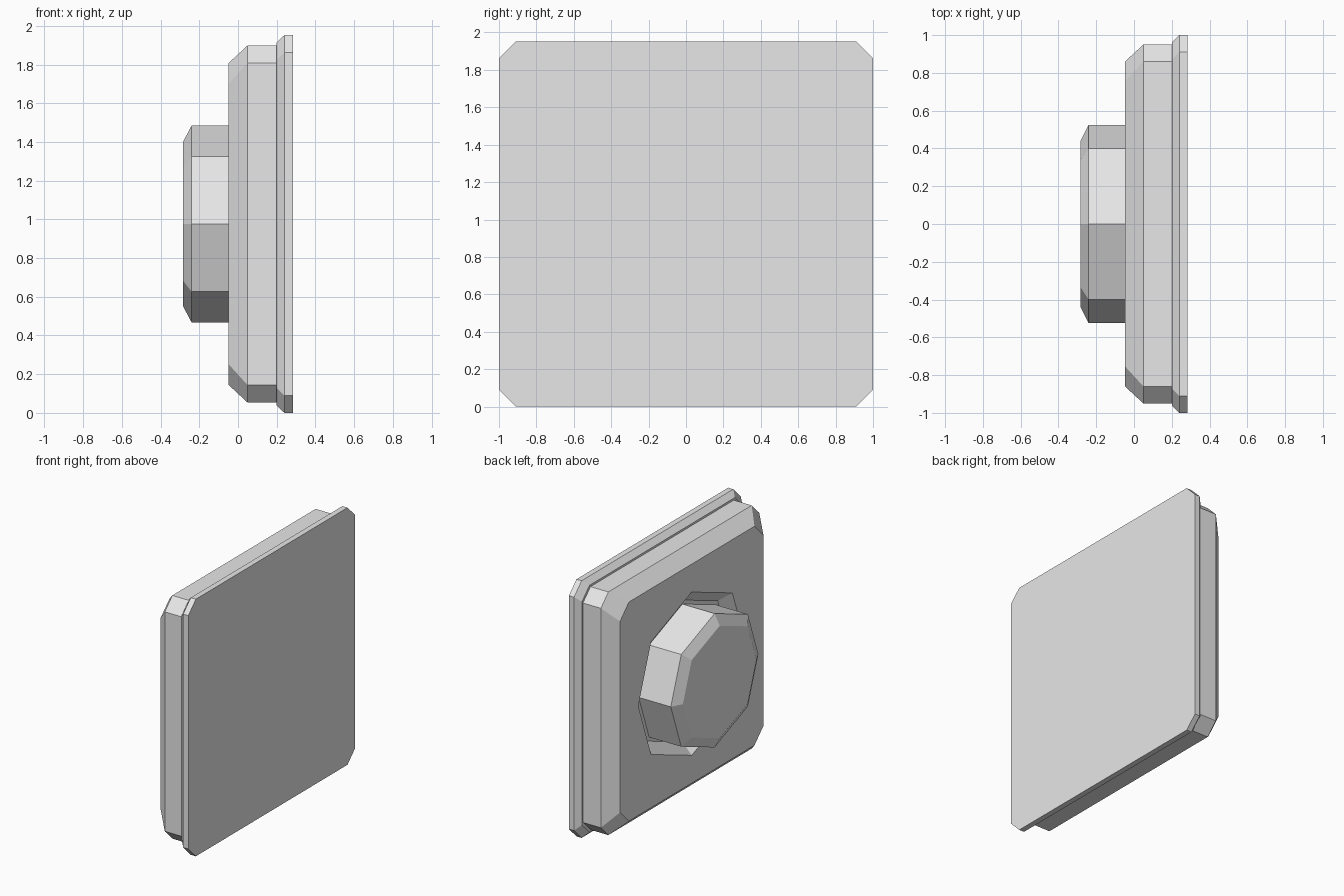
import bpy
import bmesh

if "Cube" in bpy.data.objects:
    bpy.data.objects.remove(bpy.data.objects["Cube"], do_unlink=True)

MID = 0.976  # height of the model's centre

grey = bpy.data.materials.new("light_grey")
grey.use_nodes = True
grey.diffuse_color = (0.8, 0.8, 0.8, 1)
grey.node_tree.nodes["Principled BSDF"].inputs["Base Color"].default_value = (0.8, 0.8, 0.8, 1)


def cut_rect(x, w, h, c):
    """Rectangle with cut corners, facing along x."""
    pts = [(w, h - c), (w - c, h), (c - w, h), (-w, h - c),
           (-w, c - h), (c - w, -h), (w - c, -h), (w, c - h)]
    return [(x, y, MID + z) for y, z in pts]


def octagon(x, scale):
    """Eight-sided ring with points up, down and sideways; order matches cut_rect."""
    w, h, dy, dz = 0.525 * scale, 0.508 * scale, 0.4 * scale, 0.35 * scale
    pts = [(dy, dz), (0, h), (-dy, dz), (-w, 0),
           (-dy, -dz), (0, -h), (dy, -dz), (w, 0)]
    return [(x, y, MID + z) for y, z in pts]


def loft(name, rings):
    """Skin a list of eight-point rings and cap both ends."""
    bm = bmesh.new()
    rows = [[bm.verts.new(p) for p in ring] for ring in rings]
    for a, b in zip(rows, rows[1:]):
        for i in range(len(a)):
            j = (i + 1) % len(a)
            bm.faces.new((a[i], a[j], b[j], b[i]))
    bm.faces.new(rows[0])
    bm.faces.new(rows[-1])
    bmesh.ops.recalc_face_normals(bm, faces=bm.faces)
    mesh = bpy.data.meshes.new(name)
    bm.to_mesh(mesh)
    bm.free()
    mesh.materials.append(grey)
    obj = bpy.data.objects.new(name, mesh)
    bpy.context.collection.objects.link(obj)
    return obj


# Flat wall plate with a bevelled rear rim
loft("face_plate", [
    cut_rect(0.283, 1.0, MID, 0.09),
    cut_rect(0.24, 1.0, MID, 0.09),
    cut_rect(0.2, 0.962, MID - 0.038, 0.09),
])

# Housing with bevelled front edge and a sunken eight-sided socket
loft("housing", [
    cut_rect(0.2, 0.95, 0.923, 0.09),
    cut_rect(0.05, 0.95, 0.923, 0.09),
    cut_rect(-0.048, 0.86, 0.832, 0.107),
    octagon(-0.048, 1.22),
    octagon(0.03, 1.06),
])

# Knob rising from the socket, with a bevelled end
loft("knob", [
    octagon(0.03, 1.0),
    octagon(-0.24, 1.0),
    octagon(-0.283, 0.84),
])
